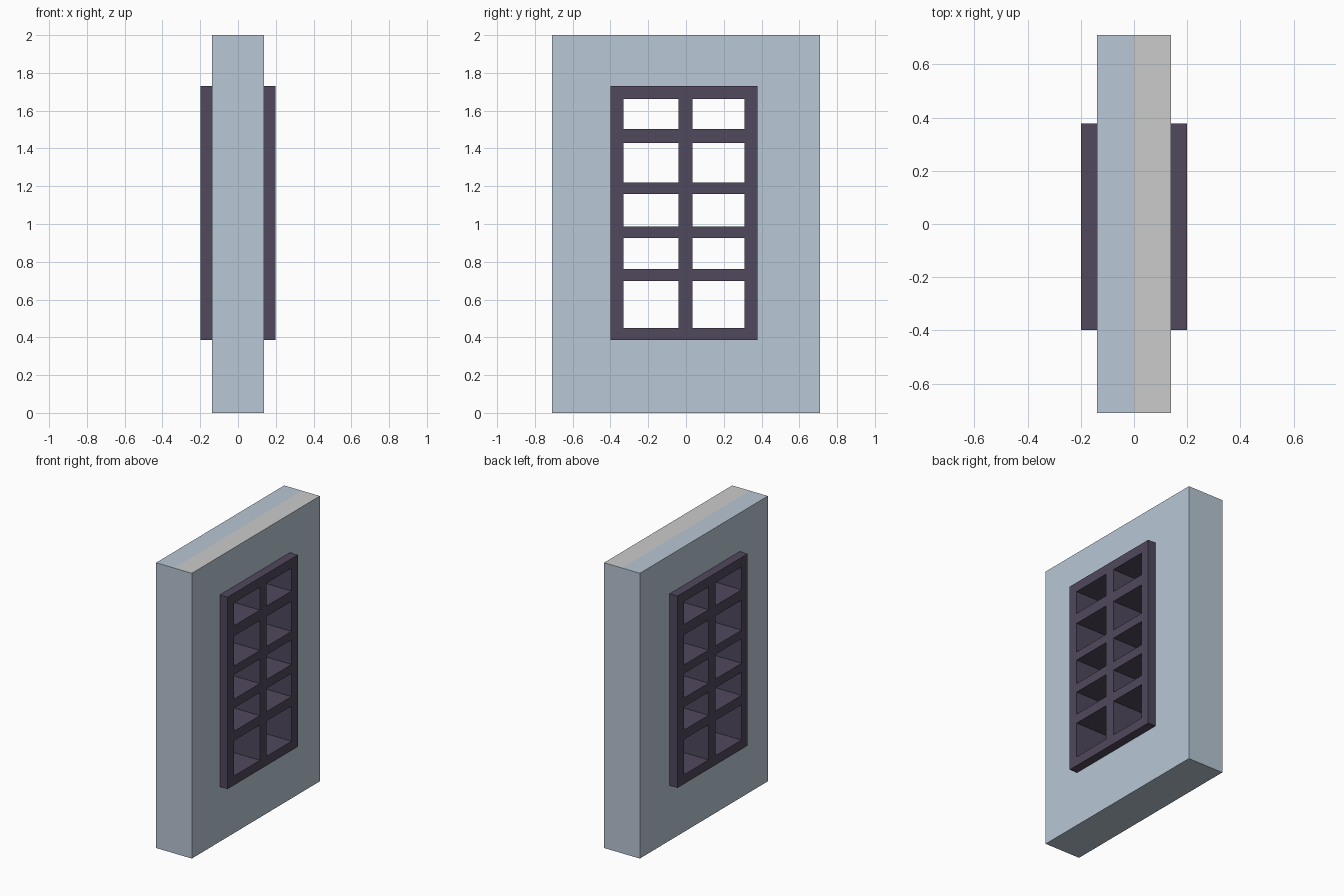
import bpy, bmesh, math
from mathutils import Vector

if "Cube" in bpy.data.objects:
    bpy.data.objects.remove(bpy.data.objects["Cube"])


def material(name, rgb):
    m = bpy.data.materials.new(name)
    m.diffuse_color = (*rgb, 1)
    m.use_nodes = True
    m.node_tree.nodes["Principled BSDF"].inputs["Base Color"].default_value = m.diffuse_color
    return m


def lattice(name, ys, zs, depth, is_open, mats):
    """Panel in the YZ plane, split at ys and zs, open cells left out, given depth in x."""
    bm = bmesh.new()
    grid = [[bm.verts.new((-depth / 2, y, z)) for z in zs] for y in ys]
    for i in range(len(ys) - 1):
        for j in range(len(zs) - 1):
            if not is_open(i, j):
                bm.faces.new((grid[i][j], grid[i + 1][j],
                              grid[i + 1][j + 1], grid[i][j + 1]))
    ext = bmesh.ops.extrude_face_region(bm, geom=bm.faces[:], use_keep_orig=True)
    moved = [g for g in ext["geom"] if isinstance(g, bmesh.types.BMVert)]
    bmesh.ops.translate(bm, verts=moved, vec=(depth, 0, 0))
    bmesh.ops.recalc_face_normals(bm, faces=bm.faces[:])
    bmesh.ops.dissolve_limit(bm, angle_limit=math.radians(1),
                             verts=bm.verts[:], edges=bm.edges[:])
    me = bpy.data.meshes.new(name)
    bm.to_mesh(me)
    bm.free()
    for m in mats:
        me.materials.append(m)
    ob = bpy.data.objects.new(name, me)
    bpy.context.collection.objects.link(ob)
    return ob


blue = material("wall_blue", (0.48, 0.57, 0.66))
purple = material("frame_purple", (0.08, 0.065, 0.107))

# wall with window hole; second slot is plain grey
wall = lattice("wall", [-0.709, -0.399, 0.378, 0.709], [0, 0.385, 1.73, 2],
               0.277, lambda i, j: i == 1 and j == 1, [blue, None])

# top edge of the wall is split lengthwise, one half grey
bm = bmesh.new()
bm.from_mesh(wall.data)
top = [f for f in bm.faces if f.calc_center_median().z > 1.99]
geom = list({g for f in top for g in [f, *f.edges, *f.verts]})
bmesh.ops.bisect_plane(bm, geom=geom, plane_co=Vector((0, 0, 0)),
                       plane_no=Vector((1, 0, 0)))
for f in bm.faces:
    c = f.calc_center_median()
    if c.z > 1.99 and c.x > 0:
        f.material_index = 1
bm.to_mesh(wall.data)
bm.free()

# window frame with two columns and five rows of openings, through the wall
lattice("window_frame",
        [-0.399, -0.331, -0.041, 0.034, 0.309, 0.378],
        [0.385, 0.45, 0.697, 0.763, 0.925, 0.988, 1.16, 1.22, 1.43, 1.503, 1.663, 1.73],
        0.398, lambda i, j: i % 2 == 1 and j % 2 == 1, [purple])
